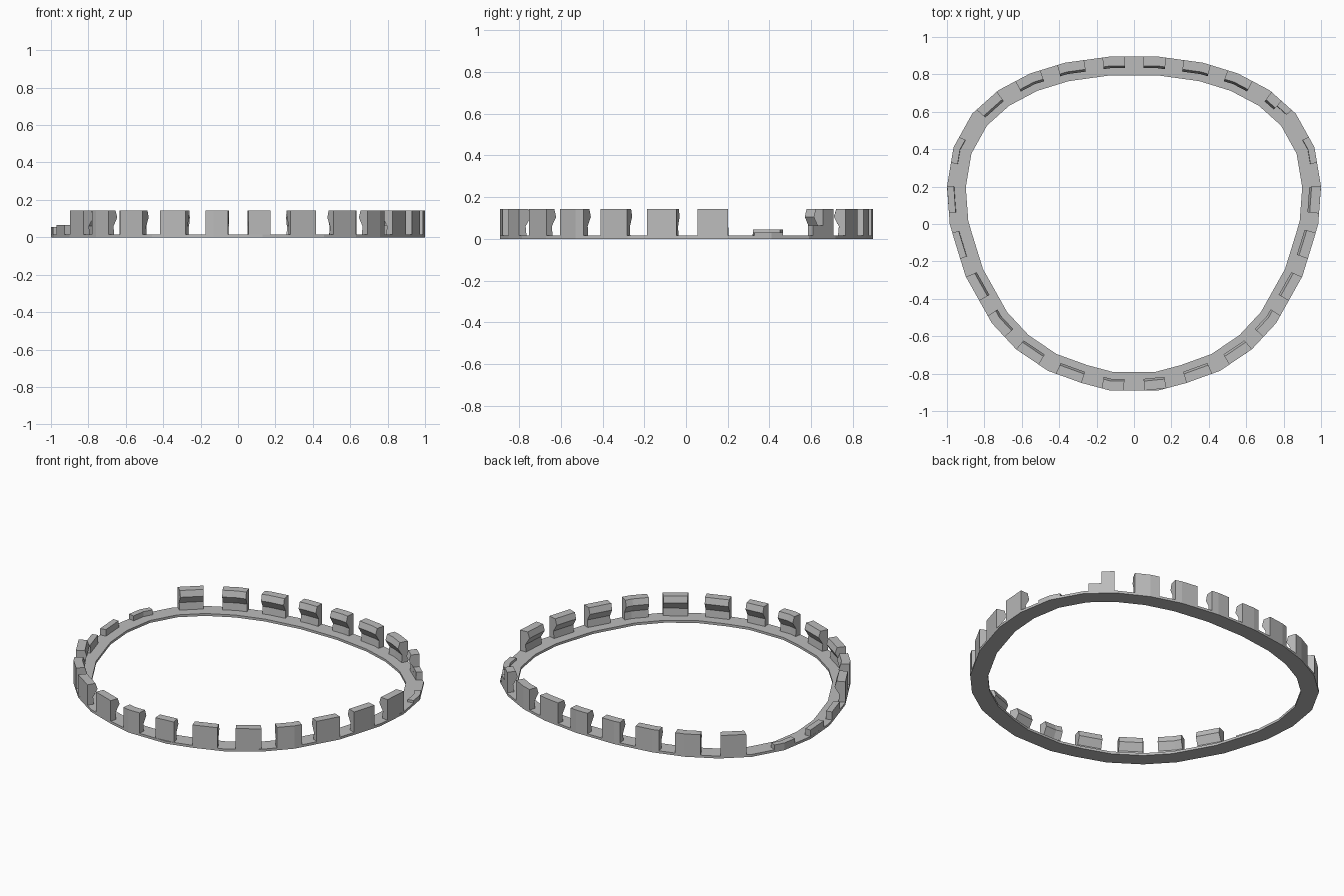
import bpy
import bmesh
from mathutils import Vector

if "Cube" in bpy.data.objects:
    bpy.data.objects.remove(bpy.data.objects["Cube"], do_unlink=True)

grey = bpy.data.materials.new("light grey plastic")
grey.use_nodes = True
GREY = (0.5, 0.5, 0.5, 1)
grey.diffuse_color = GREY
grey.node_tree.nodes["Principled BSDF"].inputs["Base Color"].default_value = GREY

BASE = 0.015      # thickness of the flat band
WIDTH = 0.1       # width of the flat band

# Right half of the outer outline, from front to back, then mirrored
half = [(.13, -.89), (.28, -.85), (.46, -.785), (.63, -.67), (.76, -.53),
        (.9, -.28), (.965, -.07), (.985, 0), (1, .2), (.965, .41),
        (.865, .59), (.725, .715), (.555, .805), (.37, .862), (.13, .895)]
outline = [Vector(p) for p in half] + [Vector((-x, y)) for x, y in reversed(half)]
count = len(outline)


def inward(direction):
    return Vector((-direction.y, direction.x)).normalized()


def corner_normal(i):
    """Mitred inward direction at an outline corner."""
    a = inward(outline[i] - outline[i - 1])
    b = inward(outline[(i + 1) % count] - outline[i])
    return (a + b) / (1 + a.dot(b))


normals = [corner_normal(i) for i in range(count)]
starts = [0.0]
for i in range(count):
    starts.append(starts[-1] + (outline[(i + 1) % count] - outline[i]).length)


def at_distance(s):
    """Point and inward normal at a distance along the outline."""
    s %= starts[-1]
    i = max(k for k in range(count) if starts[k] <= s)
    t = (s - starts[i]) / (starts[i + 1] - starts[i])
    j = (i + 1) % count
    return outline[i].lerp(outline[j], t), normals[i].lerp(normals[j], t)


def distance_of(p):
    """Distance along the outline of the place nearest to a point."""
    steps = [starts[-1] * k / 2000 for k in range(2000)]
    return min(steps, key=lambda s: (at_distance(s)[0] - p).length)


def sweep(name, stations, profile, closed=False):
    """Sweep an (inset, height) profile along outline stations."""
    bm = bmesh.new()
    rows = [[bm.verts.new((*(p + n * d), z)) for d, z in profile] for p, n in stations]
    pairs = list(zip(rows, rows[1:]))
    if closed:
        pairs.append((rows[-1], rows[0]))
    else:
        bm.faces.new(rows[0])
        bm.faces.new(rows[-1])
    for a, b in pairs:
        for k in range(len(profile)):
            m = (k + 1) % len(profile)
            bm.faces.new((a[k], a[m], b[m], b[k]))
    bmesh.ops.recalc_face_normals(bm, faces=bm.faces)
    mesh = bpy.data.meshes.new(name)
    bm.to_mesh(mesh)
    bm.free()
    mesh.materials.append(grey)
    obj = bpy.data.objects.new(name, mesh)
    bpy.context.collection.objects.link(obj)
    return obj


def clip(name, s0, s1, profile):
    """Upright clip between two distances, bending with the outline."""
    inner = [s for s in starts[:-1] if s0 + .005 < s < s1 - .005]
    sweep(name, [at_distance(s) for s in [s0, *inner, s1]], profile)


# Flat band
sweep("band", list(zip(outline, normals)),
      [(0, 0), (WIDTH, 0), (WIDTH, BASE), (0, BASE)], closed=True)

# Hooked clip profile and the plain stub left where a clip is snapped off
foot = BASE / 2
hook = [(0, foot), (.04, foot), (.035, .06), (.062, .105), (.05, .142), (0, .142)]


def stub(height):
    return [(0, foot), (.038, foot), (.036, height), (0, height)]


# Clip centres on one side, back to front
centres = [(.11, .9), (.34, .87), (.57, .8), (.79, .66), (.96, .4), (1, .13),
           (.96, -.12), (.86, -.345), (.74, -.55), (.57, -.71), (.35, -.83), (.115, -.89)]
stubs = {("left", 4): .03, ("right", 4): .045, ("right", 5): .055, ("right", 6): .065}

for side, sign in (("left", 1), ("right", -1)):
    for k, (x, y) in enumerate(centres):
        s = distance_of(Vector((sign * x, y)))
        reach = .06 if k in (0, 11) else .073
        name = f"{side}_clip_{k + 1}"
        if (side, k) == ("left", 3):
            # Half-broken clip
            clip(name + "_stub", s - reach, s, stub(.065))
            clip(name, s, s + reach, hook)
        else:
            height = stubs.get((side, k))
            clip(name, s - reach, s + reach, stub(height) if height else hook)
